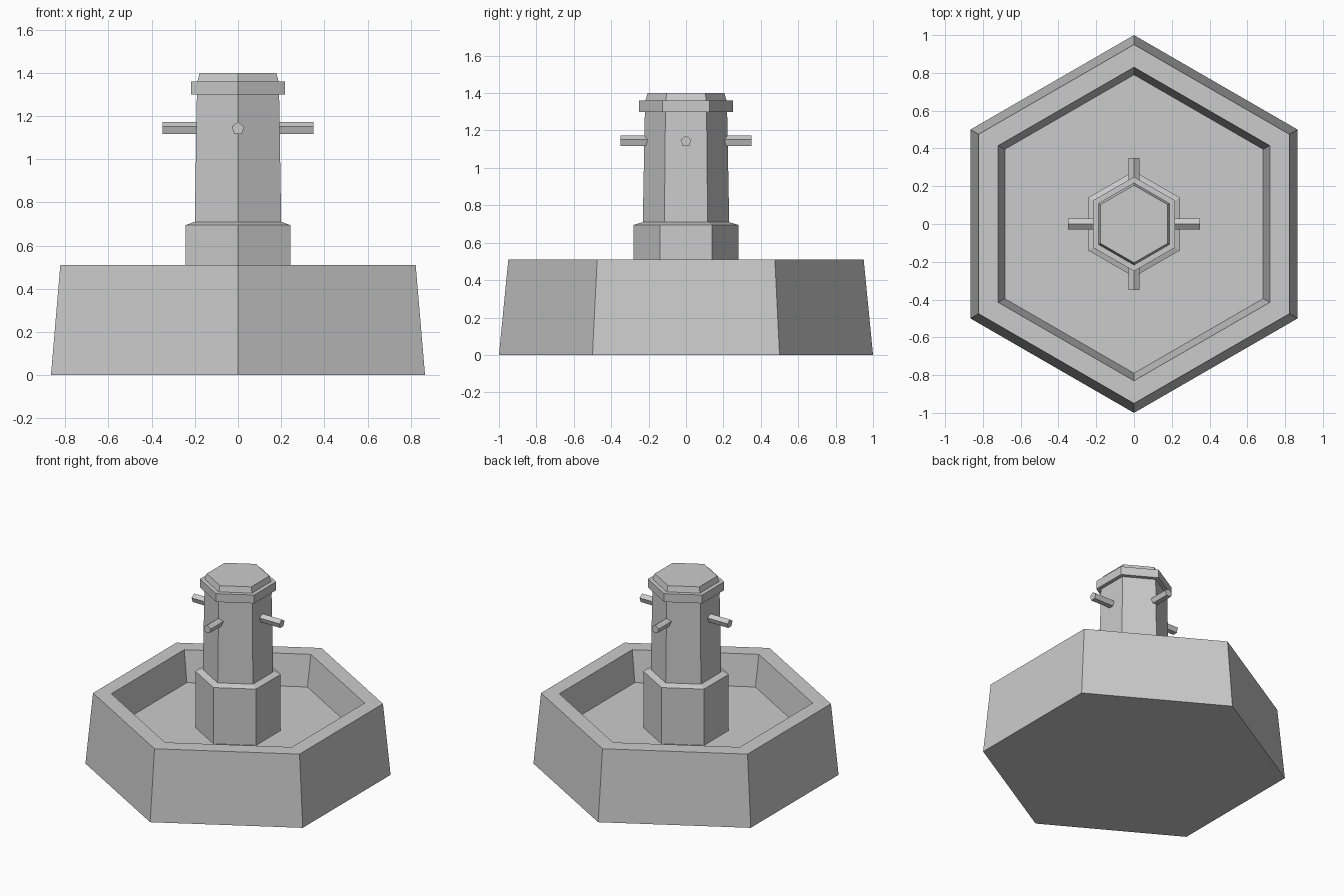
import bpy, bmesh, math
from mathutils import Matrix

if "Cube" in bpy.data.objects:
    bpy.data.objects.remove(bpy.data.objects["Cube"])


def finish(bm, name):
    bmesh.ops.recalc_face_normals(bm, faces=bm.faces)
    mesh = bpy.data.meshes.new(name)
    bm.to_mesh(mesh)
    bm.free()
    obj = bpy.data.objects.new(name, mesh)
    bpy.context.collection.objects.link(obj)
    return obj


def hex_lathe(name, profile):
    """Stack hexagonal rings (radius, z), corners on the y axis, capped at both ends."""
    bm = bmesh.new()
    rings = []
    for r, z in profile:
        angles = [math.radians(90 + 60 * i) for i in range(6)]
        rings.append([bm.verts.new((r * math.cos(a), r * math.sin(a), z)) for a in angles])
    for low, high in zip(rings, rings[1:]):
        for i in range(6):
            j = (i + 1) % 6
            bm.faces.new((low[i], low[j], high[j], high[i]))
    bm.faces.new(rings[0])
    bm.faces.new(rings[-1])
    return finish(bm, name)


def spout(name, turn, inner=0.17, outer=0.35, z=1.142, radius=0.03):
    """Five-sided pipe pointing outwards with one edge on top."""
    bm = bmesh.new()
    ends = []
    for x in (inner, outer):
        angles = [math.radians(90 + 72 * i) for i in range(5)]
        ends.append([bm.verts.new((x, radius * math.cos(a), z + radius * math.sin(a))) for a in angles])
    for i in range(5):
        j = (i + 1) % 5
        bm.faces.new((ends[0][i], ends[0][j], ends[1][j], ends[1][i]))
    bm.faces.new(ends[0])
    bm.faces.new(ends[1])
    bm.transform(Matrix.Rotation(turn, 4, 'Z'))
    return finish(bm, name)


# Basin: sloping outer wall, flat rim, inner wall and floor
hex_lathe("basin", [(1.0, 0), (0.95, 0.51), (0.83, 0.51), (0.79, 0.29)])

# Pillar: pedestal, tapering shaft, collar and raised top
hex_lathe("pillar", [(0.28, 0.29), (0.28, 0.695), (0.231, 0.71), (0.22, 1.30),
                     (0.25, 1.30), (0.25, 1.36), (0.217, 1.36), (0.205, 1.40)])

# Four water spouts
for k, side in enumerate(("right", "back", "left", "front")):
    spout("spout_" + side, k * math.pi / 2)
